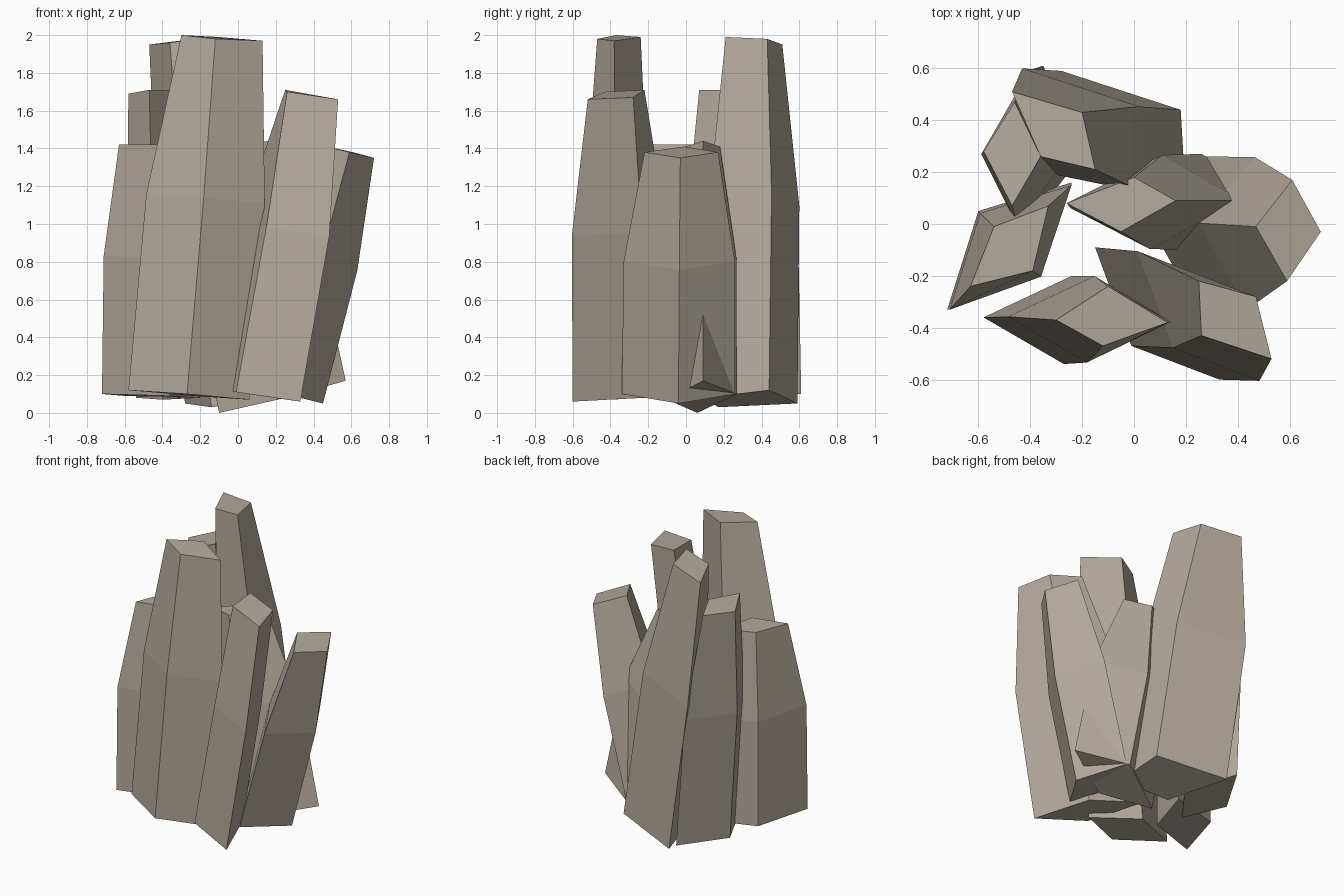
import bpy
import bmesh
from mathutils import Vector

cube = bpy.data.objects.get("Cube")
if cube:
    bpy.data.objects.remove(cube, do_unlink=True)

# Single stone colour
stone = bpy.data.materials.new("warm_grey_stone")
stone.use_nodes = True
colour = (0.45, 0.40, 0.33, 1.0)
stone.diffuse_color = colour
for node in stone.node_tree.nodes:
    if node.type == 'BSDF_PRINCIPLED':
        node.inputs["Base Color"].default_value = colour
        node.inputs["Roughness"].default_value = 0.9


def centre(points):
    return sum(points, Vector()) / len(points)


def stone_column(name, base, top, waist=0.55):
    """Leaning four-sided column: full width up to the waist, then tapering."""
    base = [Vector(p) for p in base]
    top = [Vector(p) for p in top]
    base_mid = centre(base)
    shift = (centre(top) - base_mid) * waist
    middle = [base_mid + shift + (p - base_mid) * 0.98 for p in base]

    bm = bmesh.new()
    rings = [[bm.verts.new(p) for p in ring] for ring in (base, middle, top)]
    bm.faces.new(rings[0][::-1])
    bm.faces.new(rings[-1])
    count = len(base)
    for low, high in zip(rings, rings[1:]):
        for i in range(count):
            j = (i + 1) % count
            bm.faces.new((low[i], low[j], high[j], high[i]))
    bmesh.ops.recalc_face_normals(bm, faces=bm.faces)

    mesh = bpy.data.meshes.new(name)
    bm.to_mesh(mesh)
    bm.free()
    mesh.materials.append(stone)
    column = bpy.data.objects.new(name, mesh)
    bpy.context.collection.objects.link(column)
    return column


# Tall columns at the back and the front
stone_column(
    "back_column",
    base=[(-0.28, 0.59, 0.05), (0.18, 0.44, 0.12), (0.2, 0.1, 0.08), (-0.14, 0.17, 0.03)],
    top=[(-0.47, 0.51, 1.95), (-0.2, 0.43, 1.98), (-0.15, 0.21, 1.99), (-0.36, 0.26, 1.96)])

stone_column(
    "front_column",
    base=[(-0.58, -0.36, 0.12), (-0.27, -0.54, 0.1), (0.06, -0.38, 0.07), (-0.24, -0.2, 0.09)],
    top=[(-0.3, -0.37, 2.0), (-0.12, -0.47, 1.98), (0.13, -0.38, 1.97), (-0.1, -0.24, 1.99)])

# Medium columns on either side
stone_column(
    "back_right_column",
    base=[(-0.54, 0.28, 0.08), (-0.35, 0.61, 0.1), (-0.2, 0.27, 0.08), (-0.4, 0.0, 0.07)],
    top=[(-0.58, 0.28, 1.69), (-0.46, 0.47, 1.7), (-0.36, 0.26, 1.71), (-0.47, 0.07, 1.71)])

stone_column(
    "front_left_column",
    base=[(-0.15, -0.09, 0.13), (0.19, -0.22, 0.08), (0.33, -0.6, 0.06), (-0.01, -0.47, 0.11)],
    top=[(0.25, -0.22, 1.71), (0.47, -0.28, 1.67), (0.53, -0.52, 1.66), (0.26, -0.43, 1.7)])

# Short columns
stone_column(
    "right_column",
    base=[(-0.6, 0.05, 0.09), (-0.72, -0.33, 0.1), (-0.36, -0.2, 0.09), (-0.24, 0.16, 0.08)],
    top=[(-0.54, -0.01, 1.42), (-0.63, -0.24, 1.42), (-0.39, -0.18, 1.42), (-0.33, 0.07, 1.42)])

stone_column(
    "left_column",
    base=[(0.06, 0.0, 0.15), (0.28, 0.26, 0.1), (0.45, -0.04, 0.05), (0.25, -0.34, 0.1)],
    top=[(0.47, -0.01, 1.41), (0.61, 0.17, 1.38), (0.72, -0.03, 1.35), (0.59, -0.22, 1.38)])

# Column leaning across the middle, its foot poking out past the left column
stone_column(
    "centre_column",
    base=[(0.57, 0.09, 0.17), (0.26, 0.27, 0.1), (-0.1, 0.06, 0.0), (0.21, -0.1, 0.07)],
    top=[(0.16, 0.09, 1.44), (0.0, 0.18, 1.41), (-0.26, 0.08, 1.36), (-0.05, -0.03, 1.4)])
